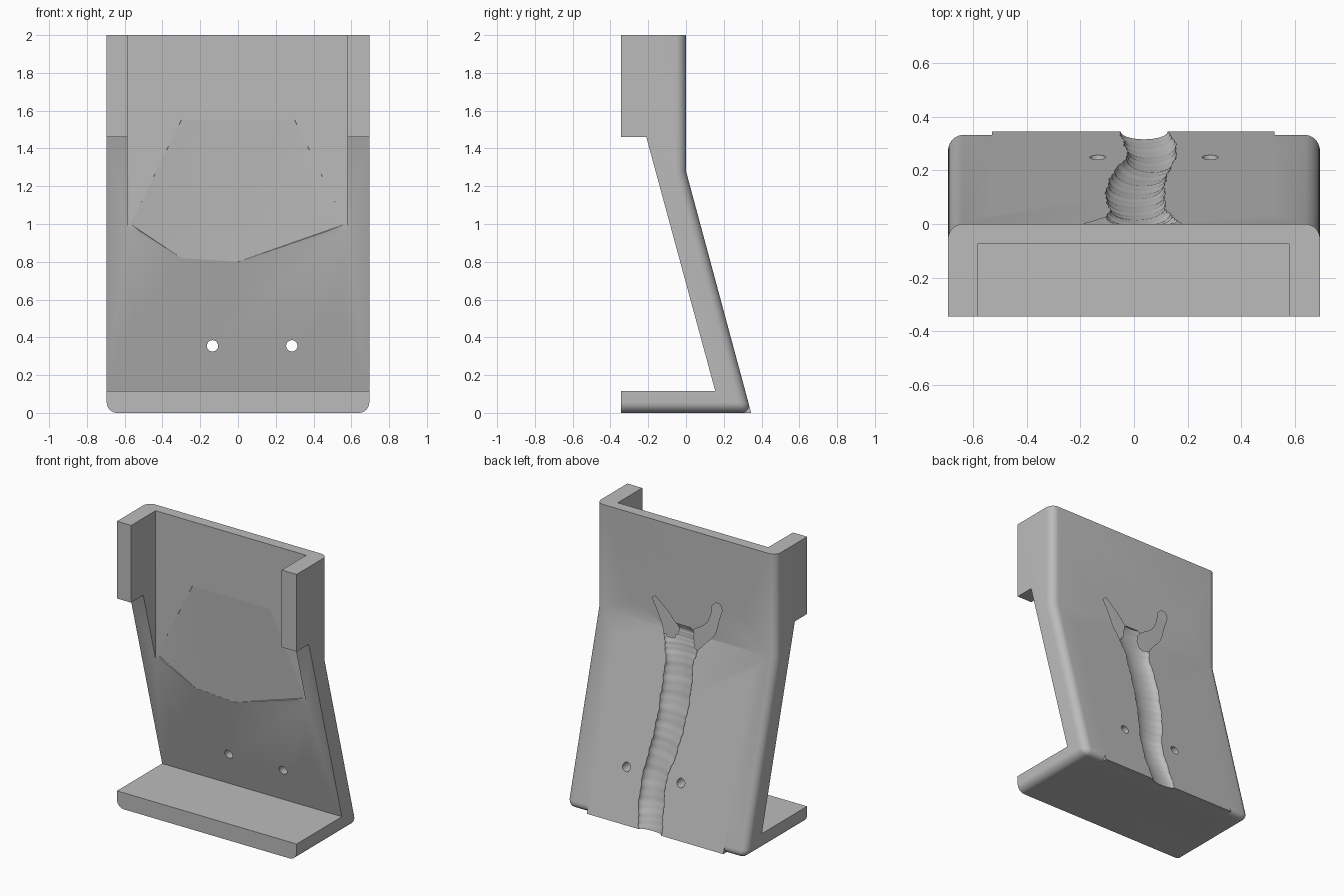
import bpy, bmesh, math
from mathutils import Vector

if "Cube" in bpy.data.objects:
    bpy.data.objects.remove(bpy.data.objects["Cube"])

W = 0.695        # half width
FOLD = 1.28      # height where the back starts to slope
REACH = 0.345    # how far the foot reaches back and forward

grey = bpy.data.materials.new("light_grey")
grey.diffuse_color = (0.5, 0.5, 0.5, 1)
grey.use_nodes = True
grey.node_tree.nodes["Principled BSDF"].inputs["Base Color"].default_value = grey.diffuse_color


def back(z):
    """Depth of the rear surface at height z."""
    return 0.0 if z > FOLD else REACH * (1 - z / FOLD)


def front(z):
    """Depth of the sloped front surface at height z."""
    return 0.155 - (z - 0.115) * 0.365 / 1.345


def make(name, bm):
    bmesh.ops.recalc_face_normals(bm, faces=bm.faces)
    me = bpy.data.meshes.new(name)
    bm.to_mesh(me)
    bm.free()
    ob = bpy.data.objects.new(name, me)
    bpy.context.collection.objects.link(ob)
    me.materials.append(grey)
    return ob


def prism(profile, x0, x1):
    """Extrude a (y, z) profile along x."""
    bm = bmesh.new()
    f = bm.faces.new([bm.verts.new((x0, y, z)) for y, z in profile])
    r = bmesh.ops.extrude_face_region(bm, geom=[f])
    moved = [v for v in r["geom"] if isinstance(v, bmesh.types.BMVert)]
    bmesh.ops.translate(bm, verts=moved, vec=(x1 - x0, 0, 0))
    return bm


def boolean(target, tool, operation="DIFFERENCE"):
    mod = target.modifiers.new("cut", "BOOLEAN")
    mod.operation, mod.solver, mod.object = operation, "EXACT", tool
    bpy.context.view_layer.objects.active = target
    bpy.ops.object.modifier_apply(modifier=mod.name)
    bpy.data.objects.remove(tool)


def rod(x, z, r, y0, y1):
    """Cylinder along y for drilling."""
    bm = bmesh.new()
    bmesh.ops.create_cone(bm, cap_ends=True, segments=28, radius1=r, radius2=r, depth=y1 - y0)
    for v in bm.verts:
        a, b, c = v.co
        v.co = (x + a, (y0 + y1) / 2 + c, z + b)
    return make("drill", bm)


def channel(path, ripple):
    """Loft flattened rings along (x, z, half width, depth) points on the back."""
    n, sides, rows = 10, 24, []
    p = [Vector(q) for q in path]
    p = [2 * p[0] - p[1]] + p + [2 * p[-1] - p[-2]]
    for i in range(1, len(p) - 2):
        for k in range(n):
            t = k / n
            a, b, c, d = p[i - 1:i + 3]
            rows.append(0.5 * (2 * b + (c - a) * t + (2 * a - 5 * b + 4 * c - d) * t * t
                               + (3 * b - a - 3 * c + d) * t ** 3))
    rows.append(p[-2])
    bm, rings = bmesh.new(), []
    for i, r in enumerate(rows):
        q, o = rows[min(i + 1, len(rows) - 1)], rows[max(i - 1, 0)]
        side = Vector((q[1] - o[1], 0, o[0] - q[0])).normalized()
        wob = 1 + ripple * math.sin(i * 1.9) + ripple * math.sin(i * 0.7)
        ring = []
        for s in range(sides):
            ang = 2 * math.pi * s / sides
            v = Vector((r[0], 0, r[1])) + side * (r[2] * wob * math.cos(ang))
            v.y = back(v.z) + r[3] * wob * math.sin(ang)
            ring.append(bm.verts.new(v))
        rings.append(ring)
    for a, b in zip(rings, rings[1:]):
        for s in range(sides):
            t = (s + 1) % sides
            bm.faces.new((a[s], a[t], b[t], b[s]))
    bm.faces.new(rings[0])
    bm.faces.new(rings[-1])
    return make("channel", bm)


# Bracket body: side profile with foot, sloped web and upper cheeks
bm = prism([(-REACH, 0), (REACH, 0), (0, FOLD), (0, 2), (-REACH, 2), (-REACH, 1.46),
            (-0.21, 1.46), (0.155, 0.115), (-REACH, 0.115)], -W, W)


def rounded(e):
    a, b = (v.co for v in e.verts)
    on_bottom = a.z < 0.001 and b.z < 0.001
    on_back = all(abs(v.y - back(v.z)) < 0.001 for v in (a, b))
    along_x = abs(a.x - b.x) > 0.1
    return (on_back and (not along_x or on_bottom)) or (on_bottom and not along_x)


bmesh.ops.bevel(bm, geom=[e for e in bm.edges if rounded(e)], offset=0.055,
                offset_type="OFFSET", segments=8, profile=0.5, affect="EDGES")
body = make("bracket_body", bm)

# Sharp heel in the middle of the rounded bottom edge
heel = make("heel", prism([(0.2, 0), (REACH, 0), (back(0.25), 0.25), (0.2, 0.25)], -0.53, 0.525))
boolean(body, heel, "UNION")

# Recess between the cheeks, with a shallow hollow at its lower end
boolean(body, make("recess", prism([(-0.5, 0.96), (-0.075, 0.96), (-0.075, 2.1), (-0.5, 2.1)], -0.585, 0.58)))
bm = bmesh.new()
for co in [(-0.3, front(0.82) + 0.001, 0.82), (0.0, front(0.8) + 0.001, 0.8), (0.2, front(0.87), 0.87),
           (-0.57, -0.075, 1.0), (0.57, -0.075, 1.0), (-0.3, -0.0745, 1.55), (0.3, -0.0745, 1.55),
           (-0.57, -0.5, 0.8), (0.57, -0.5, 0.8), (-0.57, -0.5, 1.55), (0.57, -0.5, 1.55)]:
    bm.verts.new(co)
r = bmesh.ops.convex_hull(bm, input=bm.verts)
bmesh.ops.delete(bm, geom=[v for v in bm.verts if not v.link_faces], context="VERTS")
boolean(body, make("hollow", bm))

# Winding channel with two branches, sunk into the back
boolean(body, channel([(0.03, -0.06, 0.09, 0.03), (0.04, 0.03, 0.09, 0.03), (0.06, 0.17, 0.095, 0.045),
                       (0.065, 0.35, 0.09, 0.05), (0.03, 0.54, 0.1, 0.05), (0.01, 0.72, 0.105, 0.05),
                       (0.005, 0.91, 0.11, 0.05), (0.015, 1.09, 0.105, 0.045), (0.02, 1.2, 0.13, 0.04),
                       (0.02, 1.27, 0.13, 0.03), (0.02, 1.32, 0.05, 0.012)], 0.025))
boolean(body, channel([(0.03, 1.14, 0.06, 0.03), (0.1, 1.25, 0.06, 0.033), (0.17, 1.36, 0.04, 0.025),
                       (0.25, 1.46, 0.015, 0.01)], 0.02))
boolean(body, channel([(0.0, 1.14, 0.06, 0.03), (-0.08, 1.25, 0.06, 0.033), (-0.18, 1.34, 0.045, 0.028),
                       (-0.22, 1.43, 0.033, 0.022), (-0.24, 1.51, 0.038, 0.022), (-0.24, 1.545, 0.015, 0.01)], 0.02))

# Plain through holes
for x, z in [(-0.41, 1.52), (-0.06, 1.58), (0.11, 1.52), (0.405, 1.4), (-0.135, 0.355), (0.285, 0.355)]:
    boolean(body, rod(x, z, 0.03, -0.3, 0.5))

# Counterbored screw holes: x, z, depth of the seat
for x, z, seat in [(0.025, 1.6, -0.035), (-0.51, 1.12, -0.02), (0.505, 1.12, -0.02),
                   (-0.51, 0.47, 0.13), (0.505, 0.47, 0.13)]:
    boolean(body, rod(x, z, 0.026, -0.3, 0.5))
    boolean(body, rod(x, z, 0.052, -0.3, seat))

bpy.ops.object.select_all(action="DESELECT")
body.select_set(True)
bpy.context.view_layer.objects.active = body
bpy.ops.object.shade_smooth_by_angle(angle=math.radians(30))
